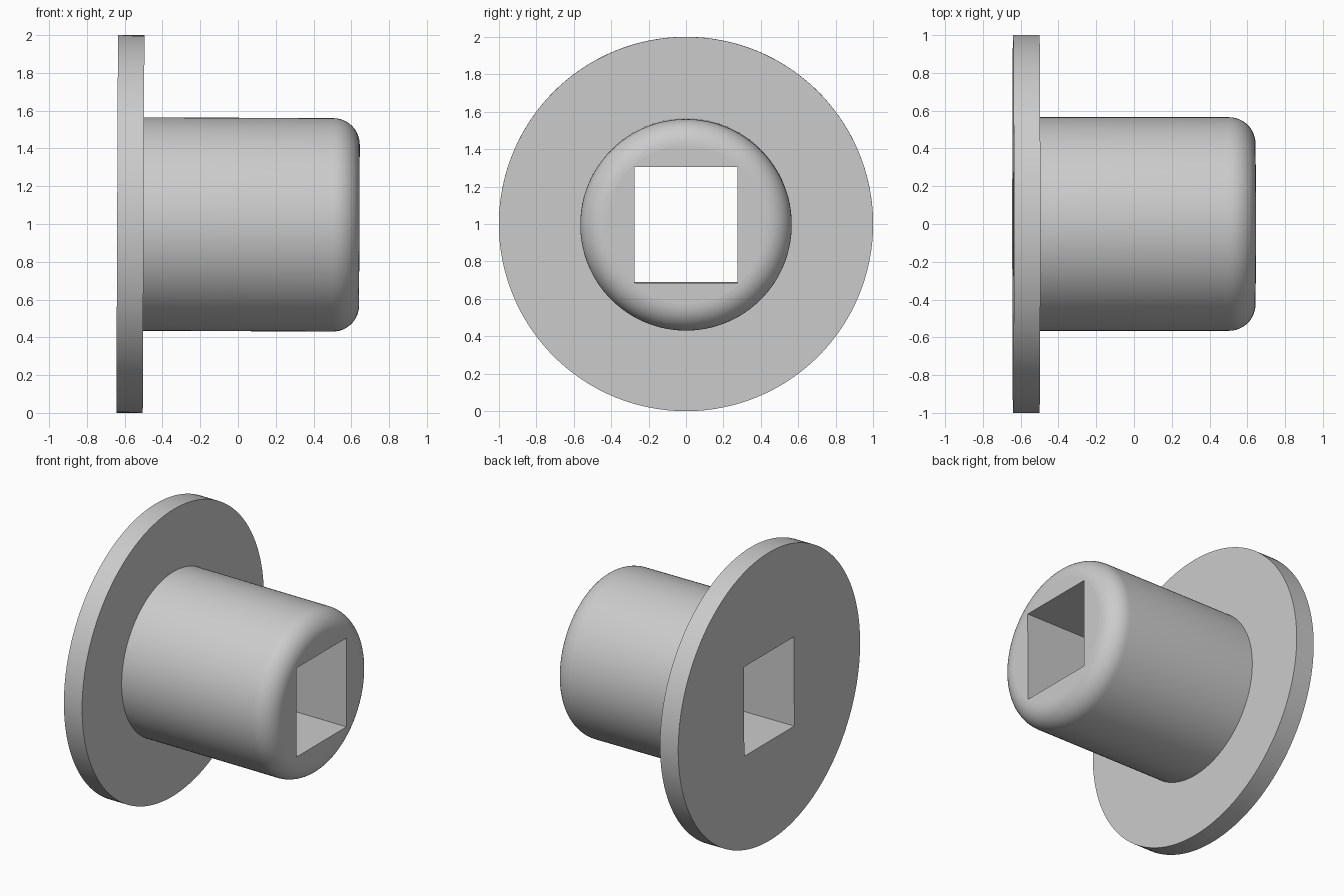
import bpy
import bmesh
from math import sin, cos, pi, radians
from mathutils import Matrix

cube = bpy.data.objects.get("Cube")
if cube:
    bpy.data.objects.remove(cube, do_unlink=True)

# Sizes, measured along the bushing axis from the middle of the flange
FLANGE_R, BARREL_R, FILLET = 1.0, 0.565, 0.14
BACK, SHOULDER, END = -0.07, 0.07, 1.213
HOLE_Y, HOLE_Z = 0.55, 0.62
SIDES, STEPS = 128, 12

grey = bpy.data.materials.new("light grey")
grey.use_nodes = True
colour = (0.6, 0.6, 0.6, 1)
grey.diffuse_color = colour
grey.node_tree.nodes["Principled BSDF"].inputs["Base Color"].default_value = colour


def add_object(name, bm):
    mesh = bpy.data.meshes.new(name)
    bm.to_mesh(mesh)
    bm.free()
    mesh.materials.append(grey)
    obj = bpy.data.objects.new(name, mesh)
    bpy.context.collection.objects.link(obj)
    return obj


# Flanged bushing: half profile (axial position, radius) with a rounded end
profile = [(BACK, FLANGE_R), (SHOULDER, FLANGE_R), (SHOULDER, BARREL_R)]
for i in range(STEPS + 1):
    a = pi / 2 * i / STEPS
    profile.append((END - FILLET + FILLET * sin(a), BARREL_R - FILLET + FILLET * cos(a)))

bm = bmesh.new()
rings = []
for x, r in profile:
    rings.append([bm.verts.new((x, r * cos(2 * pi * k / SIDES), r * sin(2 * pi * k / SIDES)))
                  for k in range(SIDES)])
for a, b in zip(rings, rings[1:]):
    for k in range(SIDES):
        n = (k + 1) % SIDES
        bm.faces.new((a[k], a[n], b[n], b[k]))
bm.faces.new(rings[0])
bm.faces.new(rings[-1])
bmesh.ops.recalc_face_normals(bm, faces=bm.faces)
bushing = add_object("flanged_bushing", bm)

# Rectangular hole through the whole length
bm = bmesh.new()
bmesh.ops.create_cube(bm, size=1, matrix=Matrix.Translation((0.5, 0, 0))
                      @ Matrix.Diagonal((3, HOLE_Y, HOLE_Z, 1)))
cutter = add_object("hole_cutter", bm)
cutter.hide_render = True

cut = bushing.modifiers.new("square_hole", 'BOOLEAN')
cut.operation = 'DIFFERENCE'
cut.solver = 'EXACT'
cut.object = cutter
bpy.ops.object.select_all(action='DESELECT')
bushing.select_set(True)
bpy.context.view_layer.objects.active = bushing
bpy.ops.object.modifier_apply(modifier=cut.name)
bpy.data.objects.remove(cutter, do_unlink=True)

# Smooth the round surfaces, keep the end faces flat
bpy.ops.object.shade_smooth_by_angle(angle=radians(30))
for face in bushing.data.polygons:
    if abs(face.normal.x) > 0.999:
        face.use_smooth = False

# The part leans very slightly
bushing.location = (-0.57, 0, 1)
bushing.rotation_euler = (0, radians(0.25), 0)
